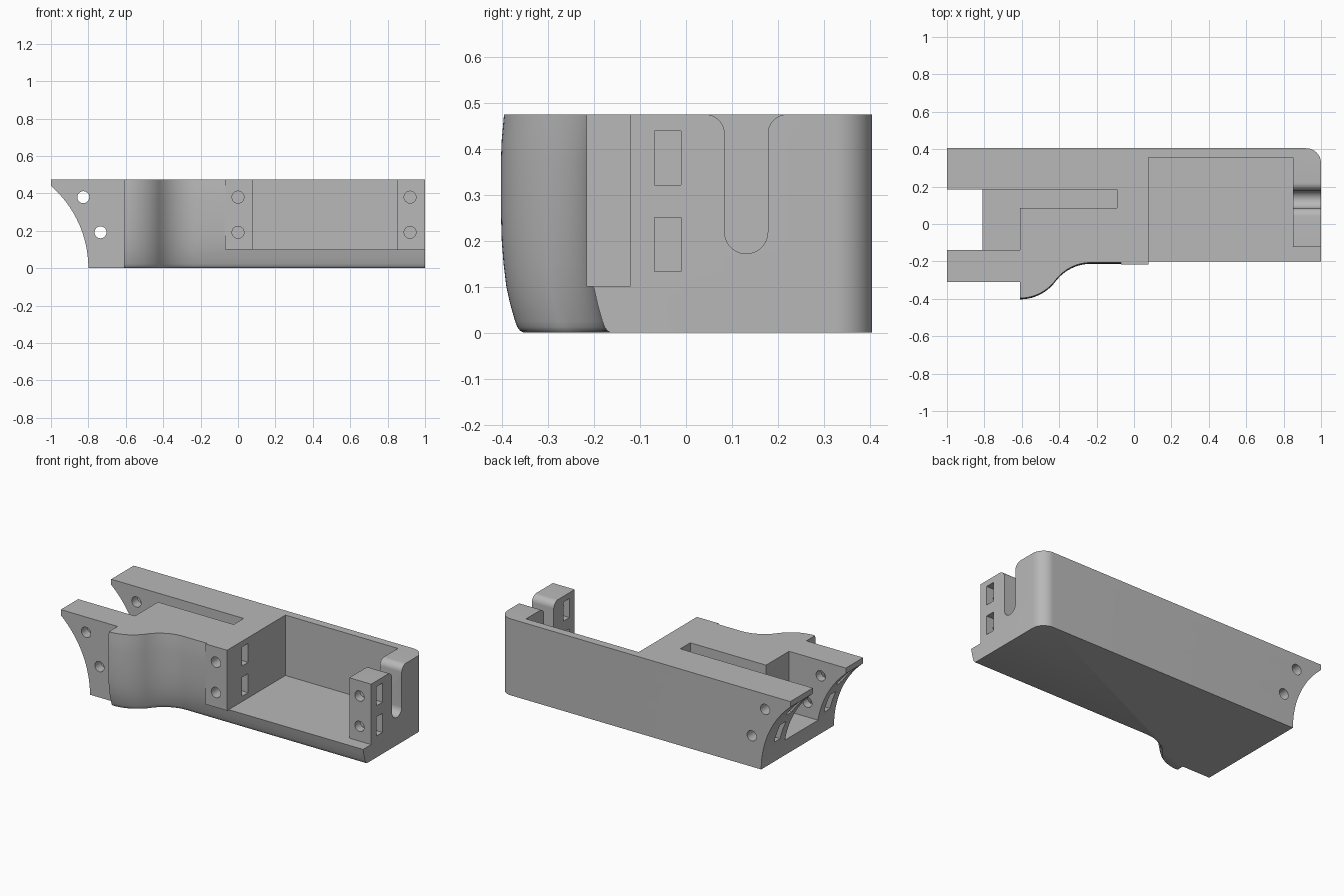
import bpy, bmesh, math
from mathutils import Vector

if "Cube" in bpy.data.objects:
    bpy.data.objects.remove(bpy.data.objects["Cube"])

HEIGHT = 0.475
FLOOR = 0.1

grey = bpy.data.materials.new("plain grey")
grey.use_nodes = True
grey.diffuse_color = (0.48, 0.48, 0.48, 1)
grey.node_tree.nodes["Principled BSDF"].inputs["Base Color"].default_value = (0.48, 0.48, 0.48, 1)


def loft(name, rings):
    """Closed solid through rings of equal point count."""
    bm = bmesh.new()
    loops = [[bm.verts.new(p) for p in ring] for ring in rings]
    n = len(loops[0])
    for low, high in zip(loops, loops[1:]):
        for i in range(n):
            j = (i + 1) % n
            bm.faces.new((low[i], low[j], high[j], high[i]))
    bm.faces.new(loops[0])
    bm.faces.new(loops[-1])
    bmesh.ops.recalc_face_normals(bm, faces=bm.faces)
    mesh = bpy.data.meshes.new(name)
    bm.to_mesh(mesh)
    bm.free()
    mesh.materials.append(grey)
    obj = bpy.data.objects.new(name, mesh)
    bpy.context.collection.objects.link(obj)
    return obj


def box(name, x0, x1, y0, y1, z0, z1):
    return loft(name, [[(x0, y0, z), (x1, y0, z), (x1, y1, z), (x0, y1, z)] for z in (z0, z1)])


def arc(cx, cy, r, start, end, steps):
    angles = [math.radians(start + (end - start) * i / steps) for i in range(steps + 1)]
    return [(cx + r * math.cos(a), cy + r * math.sin(a)) for a in angles]


def rod_y(name, x, z, r, y0, y1, steps):
    circle = arc(x, z, r, 0, 360, steps)[:-1]
    return loft(name, [[(a, y, b) for a, b in circle] for y in (y0, y1)])


def combine(target, tool, operation="DIFFERENCE"):
    mod = target.modifiers.new(tool.name, "BOOLEAN")
    mod.operation = operation
    mod.solver = "EXACT"
    mod.object = tool
    tool.hide_render = True
    bpy.context.view_layer.objects.active = target
    bpy.ops.object.modifier_apply(modifier=mod.name)
    bpy.data.objects.remove(tool)


# Body: plan outline with a flowing front edge that tucks in toward the base
FRONT = -0.213
RISE = 0.095
RUN = 0.19
radius = (RUN ** 2 + RISE ** 2) / (2 * RISE)
sweep = math.degrees(math.asin(RUN / radius))
grip_x = -0.61
convex = arc(grip_x, FRONT - 2 * RISE + radius, radius, -90, -90 + sweep, 14)
concave = arc(grip_x + 2 * RUN, FRONT - radius, radius, 90 + sweep, 90, 14)
front_edge = convex + concave[1:] + [(1, FRONT)]
rest = arc(0.92, 0.325, 0.08, 0, 90, 12) + [(-1, 0.405), (-1, -0.31), (grip_x, -0.31)]
tuck = [(0, 0.05), (0.004, 0.042), (0.012, 0.036), (0.025, 0.031), (0.06, 0.021), (0.1, 0.012),
        (0.15, 0.006), (0.2, 0.002), (0.27, 0), (0.37, 0), (0.42, 0.002), (HEIGHT, 0.007)]
body = loft("holder_body", [
    [(x, y + inset, z) for x, y in front_edge] + [(x, y, z) for x, y in rest]
    for z, inset in tuck])

# Flat mounting block beside the pocket
combine(body, box("mount_block", -0.07, 0.08, -0.217, 0, FLOOR, HEIGHT), "UNION")

# Concave end
combine(body, rod_y("end_scoop", -1.384, 0, 0.584, -1, 1, 160))

# Pocket, front step of the end wall, gap between the arms, narrow channel
TOP = HEIGHT + 0.2
combine(body, box("pocket", 0.077, 0.85, -1, 0.355, FLOOR, TOP))
combine(body, box("end_step", 0.8, 1.2, -1, -0.122, FLOOR, TOP))
combine(body, box("arm_gap", -1.2, grip_x, -0.14, 0.184, FLOOR, TOP))
combine(body, box("channel", grip_x - 0.1, -0.09, 0.086, 0.184, FLOOR, TOP))

# Cable notch in the end wall: round bottom, flared lips
mid, half, lip = 0.131, 0.047, 0.042
notch = arc(mid, 0.172 + half, half, 180, 360, 20)
notch += arc(mid + half + lip, HEIGHT - lip, lip, 180, 90, 10)
notch += [(mid + half + lip, TOP), (mid - half - lip, TOP)]
notch += arc(mid - half - lip, HEIGHT - lip, lip, 90, 0, 10)
combine(body, loft("cable_notch", [[(x, y, z) for y, z in notch] for x in (0.83, 1.2)]))

# Bolt holes and nut slots, in an upper and a lower row
for z, arm_x in ((0.38, -0.827), (0.192, -0.735)):
    for x, y_end in ((0, -0.012), (0.92, -0.012), (arm_x, 1)):
        combine(body, rod_y("bolt_hole", x, z, 0.032, -1, y_end, 32))
    for x0, x1, y in ((-0.05, 0.2, -0.04), (0.8, 1.2, -0.04),
                      (-1.2, arm_x + 0.05, 0.27), (-1.2, arm_x + 0.05, -0.22)):
        combine(body, box("nut_slot", x0, x1, y - 0.029, y + 0.029, z - 0.059, z + 0.059))

bpy.ops.object.select_all(action="DESELECT")
body.select_set(True)
bpy.context.view_layer.objects.active = body
bpy.ops.object.shade_smooth_by_angle(angle=math.radians(30))
